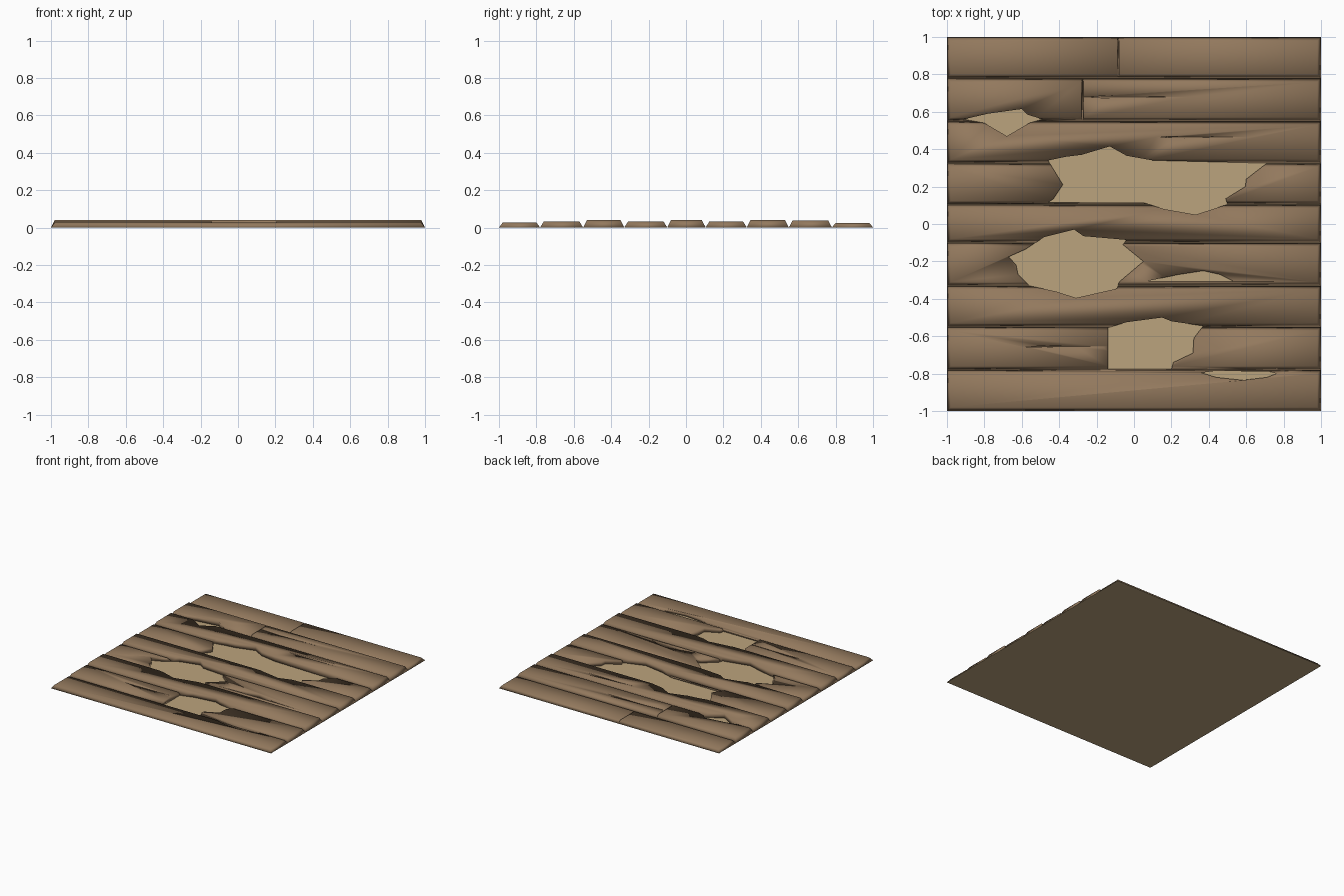
import bpy, bmesh

if "Cube" in bpy.data.objects:
    bpy.data.objects.remove(bpy.data.objects["Cube"])


def material(name, rgb):
    m = bpy.data.materials.new(name)
    m.diffuse_color = (*rgb, 1)
    m.use_nodes = True
    m.node_tree.nodes["Principled BSDF"].inputs["Base Color"].default_value = m.diffuse_color
    return m


WOOD = material("weathered wood", (0.29, 0.19, 0.11))
TAN = material("pale subfloor", (0.50, 0.37, 0.205))


def make(name, bm, mat=None, smooth=False):
    bmesh.ops.recalc_face_normals(bm, faces=bm.faces)
    for f in bm.faces:
        f.smooth = smooth
    me = bpy.data.meshes.new(name)
    bm.to_mesh(me)
    bm.free()
    if mat:
        me.materials.append(mat)
    ob = bpy.data.objects.new(name, me)
    bpy.context.collection.objects.link(ob)
    return ob


def add_loft(bm, low, high, z0, z1):
    """Closed solid between two outlines of equal length."""
    a = [bm.verts.new((x, y, z0)) for x, y in low]
    b = [bm.verts.new((x, y, z1)) for x, y in high]
    bm.faces.new(a[::-1])
    bm.faces.new(b)
    n = len(a)
    for i in range(n):
        bm.faces.new((a[i], a[(i + 1) % n], b[(i + 1) % n], b[i]))


def rect(x0, x1, y0, y1):
    return [(x0, y0), (x1, y0), (x1, y1), (x0, y1)]


# thin pale sheet under the boards
bm = bmesh.new()
add_loft(bm, rect(-1, 1, -1, 1), rect(-1, 1, -1, 1), 0, 0.002)
make("subfloor", bm, TAN)

# outlines of the broken holes
HOLES = [
    [(-.46, .34), (-.36, .36), (-.28, .37), (-.13, .415), (-.04, .365), (.10, .34), (.71, .325),
     (.60, .24), (.595, .20), (.49, .135), (.50, .105), (.33, .05), (.16, .08), (.05, .115),
     (-.46, .115), (-.43, .135), (-.38, .21)],
    [(-.67, -.175), (-.58, -.135), (-.48, -.07), (-.32, -.03), (-.27, -.065), (-.04, -.085),
     (-.06, -.11), (.05, -.20), (-.08, -.31), (-.09, -.345), (-.31, -.395), (-.42, -.36),
     (-.56, -.33), (-.62, -.27), (-.63, -.22)],
    [(-.14, -.555), (-.04, -.525), (.15, -.5), (.20, -.52), (.37, -.545), (.32, -.61),
     (.315, -.69), (.21, -.74), (.20, -.775), (-.14, -.775)],
    [(-.91, .56), (-.78, .59), (-.60, .615), (-.57, .585), (-.49, .56), (-.56, .54),
     (-.68, .47), (-.80, .54)],
    [(.07, -.305), (.24, -.27), (.37, -.25), (.46, -.27), (.53, -.305)],
    [(.36, -.795), (.44, -.785), (.73, -.79), (.76, -.80), (.71, -.82), (.58, -.835), (.44, -.82)],
]
bm = bmesh.new()
for outline in HOLES:
    add_loft(bm, outline, outline, -0.05, 0.1)

# shallow splits along the grain: start x, end x, y, half width
for x0, x1, y, w in [(-.27, .30, .68, .012), (.12, .62, .465, .007), (-.60, -.17, -.655, .007)]:
    xm = x0 + (x1 - x0) * 0.3
    add_loft(bm, [(x0, y), (xm, y - .001), (x1, y), (xm, y + .001)],
             [(x0, y), (xm, y - w), (x1, y), (xm, y + w)], 0.02, 0.045)
cutter = make("hole_cutter", bm)
cutter.hide_render = True
cutter.hide_set(True)


# boards with sloped edges: y start, y end, height, x joints
BOARDS = [
    (-1, -.78, .027, []), (-.78, -.55, .033, []), (-.55, -.33, .040, []),
    (-.33, -.10, .032, []), (-.10, .105, .040, []), (.105, .325, .033, []),
    (.325, .55, .040, []), (.55, .78, .039, [-.275]), (.78, 1, .026, [-.085]),
]
for i, (y0, y1, h, joints) in enumerate(BOARDS):
    bm = bmesh.new()
    xs = [-1, *joints, 1]
    for x0, x1 in zip(xs, xs[1:]):
        s0 = 0.02 if x0 == -1 else 0.006
        s1 = 0.02 if x1 == 1 else 0.006
        add_loft(bm, rect(x0, x1, y0, y1),
                 rect(x0 + s0, x1 - s1, y0 + .02, y1 - .02), 0.001, h)
    board = make(f"board_{i + 1}", bm, WOOD, smooth=True)
    mod = board.modifiers.new("holes", "BOOLEAN")
    mod.operation = "DIFFERENCE"
    mod.solver = "EXACT"
    mod.object = cutter
    # bake the cut so the boards are finished meshes
    bpy.context.view_layer.update()
    cut = bpy.data.meshes.new_from_object(
        board.evaluated_get(bpy.context.evaluated_depsgraph_get()))
    board.modifiers.clear()
    board.data = cut
    for p in cut.polygons:
        p.use_smooth = True
        p.material_index = 0

bpy.data.objects.remove(cutter)
